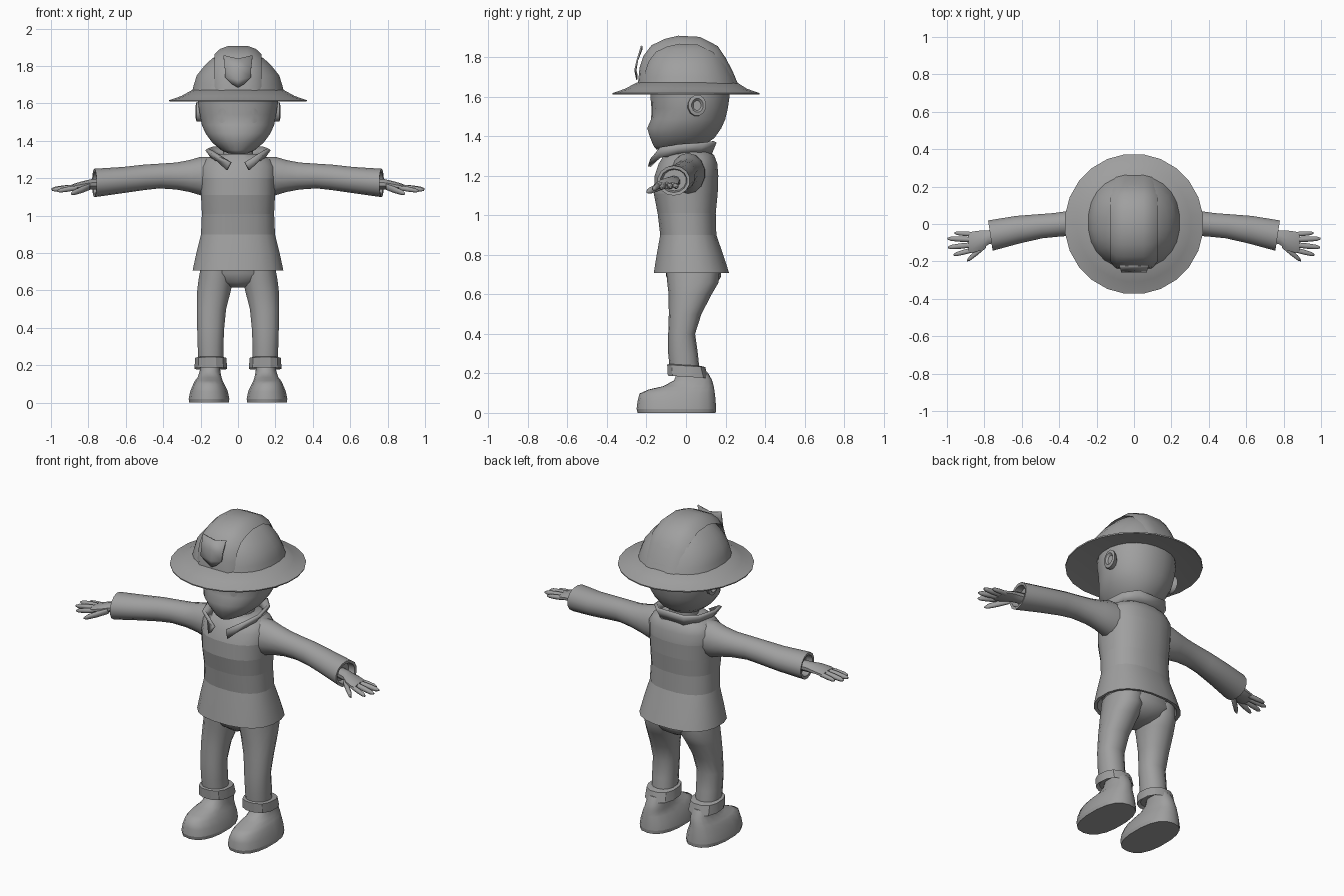
import bpy, bmesh, math
from mathutils import Vector
from mathutils.bvhtree import BVHTree

grey = bpy.data.materials.new("plain_grey")
grey.diffuse_color = (0.35, 0.35, 0.35, 1)


def finish(name, bm, mirror=False, angle=40, thick=0):
    """Turn a bmesh into a shaded object, optionally mirrored in x."""
    bmesh.ops.recalc_face_normals(bm, faces=bm.faces)
    me = bpy.data.meshes.new(name)
    bm.to_mesh(me)
    bm.free()
    ob = bpy.data.objects.new(name, me)
    bpy.context.collection.objects.link(ob)
    me.materials.append(grey)
    bpy.ops.object.select_all(action='DESELECT')
    ob.select_set(True)
    bpy.context.view_layer.objects.active = ob
    bpy.ops.object.shade_smooth_by_angle(angle=math.radians(angle))
    if thick:
        ob.modifiers.new("Thickness", 'SOLIDIFY').thickness = thick
    if mirror:
        ob.modifiers.new("Mirror", 'MIRROR').use_clip = False
    return ob


def tube(name, rings, n=16, axis='Z', p=2.0, tilt=0, mirror=False, angle=40, creases=()):
    """Skin superellipse rings (position, centre a, centre b, radius a, radius b)."""
    bm = bmesh.new()
    loops = []
    for k, (t, ca, cb, ra, rb) in enumerate(rings):
        loop = []
        for i in range(n):
            w = 2 * math.pi * (i + .5) / n
            c, s = math.cos(w), math.sin(w)
            a = ra * math.copysign(abs(c) ** (2 / p), c)
            b = rb * math.copysign(abs(s) ** (2 / p), s)
            if axis == 'Z':
                co = (ca + a, cb + b, t + tilt * b)
            else:
                co = (t + tilt * a, ca + a, cb + b)
            loop.append(bm.verts.new(co))
        loops.append(loop)
    for l0, l1 in zip(loops, loops[1:]):
        for i in range(n):
            j = (i + 1) % n
            bm.faces.new((l0[i], l0[j], l1[j], l1[i]))
    bm.faces.new(loops[0])
    bm.faces.new(loops[-1])
    ob = finish(name, bm, mirror, angle)
    # sharp seams along chosen rings
    for e in ob.data.edges:
        a, b = (v // n for v in e.vertices)
        if a == b and a in creases:
            e.use_edge_sharp = True
    return ob


def span(z, hx, y0, y1, cx=0):
    return (z, cx, (y0 + y1) / 2, hx, (y1 - y0) / 2)


# Jacket body, with a hollow hem
tube("jacket", [
    span(.76, .20, -.13, .18), span(.712, .225, -.15, .20), span(.708, .245, -.165, .22),
    span(.80, .225, -.15, .19), span(.90, .20, -.132, .155), span(1.01, .195, -.145, .152),
    span(1.11, .20, -.165, .162), span(1.20, .205, -.16, .165), span(1.26, .205, -.14, .16),
    span(1.30, .18, -.115, .145), span(1.33, .12, -.085, .12)],
    n=20, p=2.4, creases=(2, 4, 5, 6, 7))

# Sleeves with open cuffs
tube("sleeve", [
    (.12, .01, 1.21, .09, .105), (.20, .01, 1.212, .085, .103), (.26, .01, 1.212, .075, .085),
    (.33, .005, 1.212, .068, .072), (.42, -.005, 1.212, .065, .066), (.50, -.012, 1.205, .066, .068),
    (.62, -.03, 1.19, .075, .07), (.768, -.062, 1.175, .083, .076), (.766, -.062, 1.175, .068, .06),
    (.73, -.058, 1.177, .06, .054)], n=14, axis='X', tilt=.15, mirror=True)

# Hands
tube("palm", [
    (.72, -.06, 1.17, .033, .03), (.78, -.072, 1.168, .04, .028), (.82, -.088, 1.163, .056, .024),
    (.865, -.098, 1.155, .06, .02), (.885, -.098, 1.152, .055, .015)], n=10, axis='X', mirror=True)
for finger, (x0, y0, z0), (x1, y1, z1), r in (
        ("little_finger", (.86, -.055, 1.152), (.96, -.048, 1.142), .013),
        ("ring_finger", (.87, -.083, 1.153), (.997, -.078, 1.142), .015),
        ("middle_finger", (.87, -.112, 1.153), (.995, -.125, 1.138), .015),
        ("index_finger", (.86, -.138, 1.150), (.965, -.165, 1.132), .014),
        ("thumb", (.79, -.11, 1.155), (.892, -.195, 1.118), .018)):
    tube(finger, [(x0 + (x1 - x0) * t, y0 + (y1 - y0) * t, z0 + (z1 - z0) * t, r * f, r * f)
                  for t, f in ((0, 1), (.45, 1.05), (.85, .85), (1, .35))],
         n=8, axis='X', mirror=True, angle=60)

# Neck and open collar
tube("neck", [(1.24, 0, .02, .085, .085), (1.38, 0, .02, .08, .08)])
base = [(.055, -.178, 1.245), (.10, -.125, 1.295), (.125, -.04, 1.31), (.115, .06, 1.315), (.07, .115, 1.315)]
rim = [(.035, -.165, 1.285), (.13, -.13, 1.345), (.16, -.04, 1.36), (.14, .08, 1.368), (.085, .14, 1.375)]
bm = bmesh.new()
rows = [[bm.verts.new(v) for v in pts] +
        [bm.verts.new((-x, y, z)) for x, y, z in reversed(pts)] for pts in (base, rim)]
for i in range(len(rows[0]) - 1):
    bm.faces.new((rows[0][i], rows[0][i + 1], rows[1][i + 1], rows[1][i]))
finish("collar", bm, thick=.018)

# Trousers: hips, legs and turned-up cuffs
tube("hips", [span(.615, .04, -.04, .10), span(.645, .13, -.08, .15), span(.69, .19, -.10, .178),
              span(.77, .19, -.11, .17)], n=18, p=2.3)
tube("leg", [span(.20, .068, -.08, .07, .145), span(.30, .07, -.09, .06, .147),
             span(.40, .074, -.09, .046, .146), span(.50, .08, -.087, .078, .142),
             span(.60, .092, -.088, .13, .128), span(.66, .095, -.095, .165, .118),
             span(.73, .09, -.10, .17, .11)], n=14, p=2.2, mirror=True)
tube("trouser_cuff", [span(.20, .07, -.075, .09, .145), span(.182, .09, -.095, .115, .145),
                      span(.238, .086, -.098, .10, .146), span(.243, .068, -.085, .07, .146)],
     n=12, p=2.4, tilt=-.06, mirror=True, angle=30)

# Shoes
tube("shoe", [span(0, .107, -.245, .15, .155), span(.02, .11, -.25, .152, .155),
              span(.06, .102, -.245, .15, .155), span(.098, .085, -.235, .146, .156),
              span(.118, .075, -.19, .143, .156), span(.135, .065, -.115, .14, .152),
              span(.165, .057, -.06, .132, .15), span(.205, .05, -.045, .11, .148)],
     n=18, p=2.4, mirror=True, angle=50, creases=(1,))

# Head
head = tube("head", [
    span(1.332, .05, -.15, .03), span(1.35, .09, -.165, .085), span(1.39, .138, -.182, .145),
    span(1.44, .175, -.198, .18), span(1.485, .195, -.178, .20), span(1.54, .205, -.176, .213),
    span(1.60, .215, -.182, .222), span(1.66, .21, -.18, .22)], n=24, p=2.15, angle=55)
tube("ear", [(.185, .045, 1.55, .035, .042), (.205, .052, 1.553, .045, .052),
             (.222, .057, 1.556, .046, .054), (.226, .058, 1.556, .03, .036),
             (.214, .056, 1.555, .02, .025)],
     n=12, axis='X', mirror=True)

# Eyes: thin ovals laid on the face
bvh = BVHTree.FromPolygons([v.co for v in head.data.vertices], [f.vertices for f in head.data.polygons])
bm = bmesh.new()
ring = []
for i in range(17):
    w, r = i * math.pi / 8, 0 if i == 16 else 1
    x, z = .085 + .025 * r * math.cos(w), 1.535 + .04 * r * math.sin(w)
    hit = bvh.ray_cast(Vector((x, -1, z)), Vector((0, 1, 0)))[0]
    ring.append(bm.verts.new((x, hit.y - .004, z)))
for i in range(16):
    bm.faces.new((ring[i], ring[(i + 1) % 16], ring[16]))
finish("eye", bm, mirror=True)

# Helmet: brim, dome and raised centre ridge
tube("helmet_brim", [(1.635, 0, 0, .22, .225), (1.61, 0, 0, .37, .375), (1.617, 0, 0, .372, .376),
                     (1.64, 0, 0, .305, .31), (1.672, 0, .005, .247, .255)], n=24, angle=35)
tube("helmet_dome", [
    span(1.655, .25, -.245, .265), span(1.70, .238, -.235, .25), span(1.75, .222, -.22, .225),
    span(1.80, .182, -.195, .20), span(1.84, .14, -.16, .165), span(1.875, .08, -.11, .12)],
    n=24, p=2.2)
side = [(-.243, 1.67), (-.235, 1.75), (-.215, 1.81), (-.175, 1.863), (-.11, 1.895), (-.04, 1.912),
        (.07, 1.906), (.16, 1.86), (.20, 1.80), (.235, 1.735), (.262, 1.67)]
bm = bmesh.new()
strips = []
for y, z in side:
    yi, zi = y * .86, 1.65 + (z - 1.65) * .82
    strips.append([bm.verts.new(c) for c in (
        (-.125, yi, zi), (-.095, y * .98, z - .02), (-.05, y, z - .004), (.05, y, z - .004),
        (.095, y * .98, z - .02), (.125, yi, zi))])
for a, b in zip(strips, strips[1:]):
    for i in range(5):
        bm.faces.new((a[i], a[i + 1], b[i + 1], b[i]))
    bm.faces.new((a[5], a[0], b[0], b[5]))
bm.faces.new(strips[0])
bm.faces.new(strips[-1])
finish("helmet_ridge", bm)

# Blank shield plate on the helmet front
bm = bmesh.new()
rows = [[bm.verts.new((s * w, y, z + s * s * lift)) for s in (-1, 0, 1)]
        for w, y, z, lift in ((.078, -.228, 1.84, .018), (.07, -.25, 1.785, 0),
                              (.07, -.26, 1.725, .015), (.035, -.252, 1.685, .02))]
for a, b in zip(rows, rows[1:]):
    for i in range(2):
        bm.faces.new((a[i], a[i + 1], b[i + 1], b[i]))
finish("shield_plate", bm, thick=.008)
